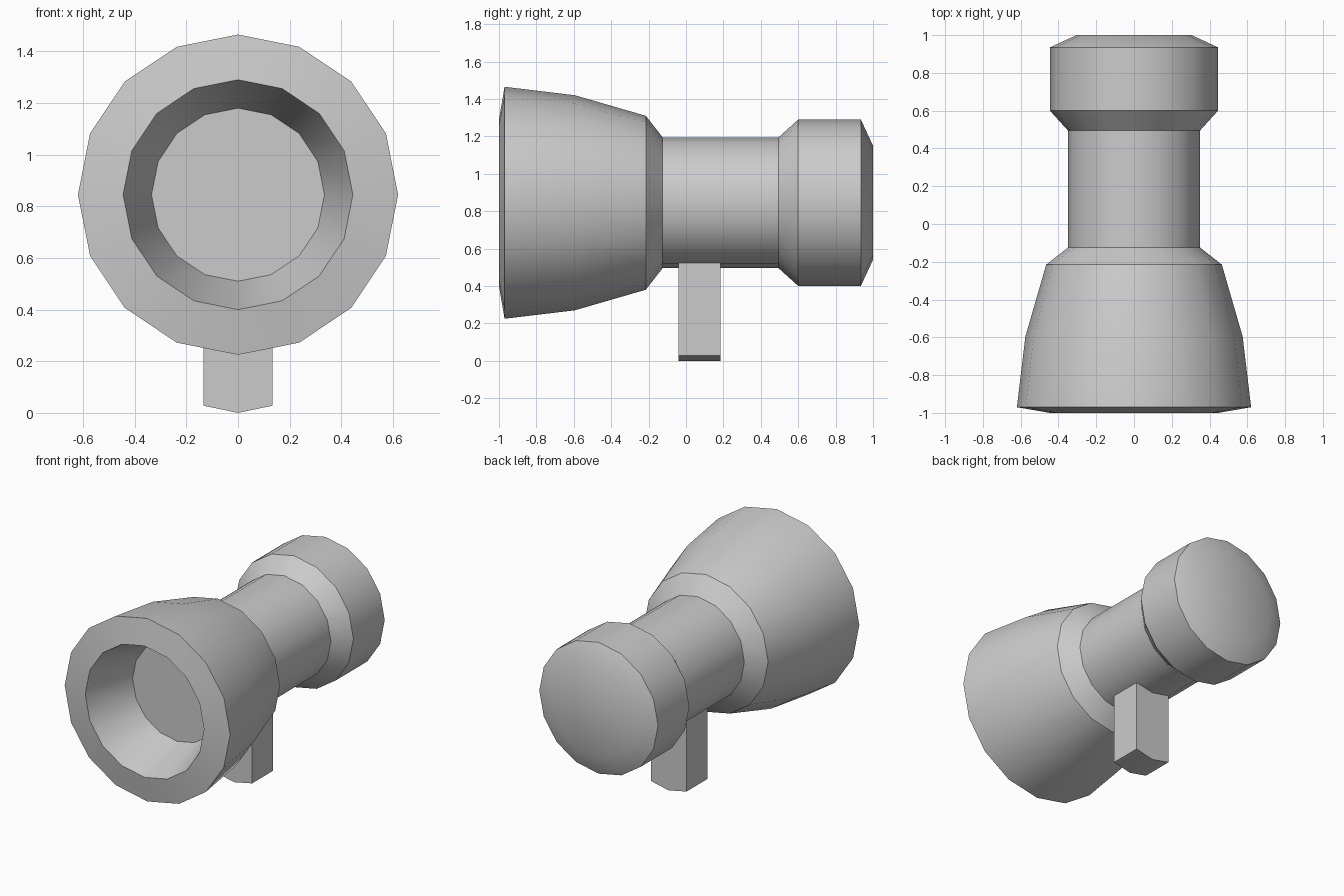
import bpy, bmesh
from math import sin, cos, tau, radians

if "Cube" in bpy.data.objects:
    bpy.data.objects.remove(bpy.data.objects["Cube"])

SIDES = 16
AXIS_Z = 0.845


def finish(bm, name):
    bmesh.ops.recalc_face_normals(bm, faces=bm.faces)
    mesh = bpy.data.meshes.new(name)
    bm.to_mesh(mesh)
    bm.free()
    obj = bpy.data.objects.new(name, mesh)
    bpy.context.collection.objects.link(obj)
    bpy.ops.object.select_all(action='DESELECT')
    obj.select_set(True)
    bpy.context.view_layer.objects.active = obj
    bpy.ops.object.shade_smooth_by_angle(angle=radians(30))
    return obj


def revolve(name, profile):
    """Turn (y, radius) points about the long axis and cap both ends."""
    bm = bmesh.new()
    rings = []
    for y, r in profile:
        rings.append([bm.verts.new((r * sin(tau * i / SIDES), y,
                                    AXIS_Z + r * cos(tau * i / SIDES)))
                      for i in range(SIDES)])
    for a, b in zip(rings, rings[1:]):
        for i in range(SIDES):
            j = (i + 1) % SIDES
            bm.faces.new((a[i], a[j], b[j], b[i]))
    bm.faces.new(rings[0])
    bm.faces.new(rings[-1])
    return finish(bm, name)


def prism(name, outline, y0, y1):
    """Extrude an (x, z) outline along y."""
    bm = bmesh.new()
    face = bm.faces.new([bm.verts.new((x, y0, z)) for x, z in outline])
    ext = bmesh.ops.extrude_face_region(bm, geom=[face])
    moved = [v for v in ext["geom"] if isinstance(v, bmesh.types.BMVert)]
    bmesh.ops.translate(bm, verts=moved, vec=(0, y1 - y0, 0))
    return finish(bm, name)


# Body: recessed front opening, flared bell, neck and rounded rear cap
revolve("body", [
    (-0.65, 0.335), (-1.0, 0.445), (-0.97, 0.62), (-0.595, 0.575),
    (-0.215, 0.465), (-0.125, 0.35), (0.495, 0.35), (0.6, 0.445),
    (0.935, 0.445), (1.0, 0.305),
])

# Handle: follows the two lowest sides of the neck, slightly sunk into it
prism("handle", [(-0.134, 0.028), (0, 0), (0.134, 0.028),
                 (0.134, 0.535), (0, 0.51), (-0.134, 0.535)], -0.04, 0.185)
